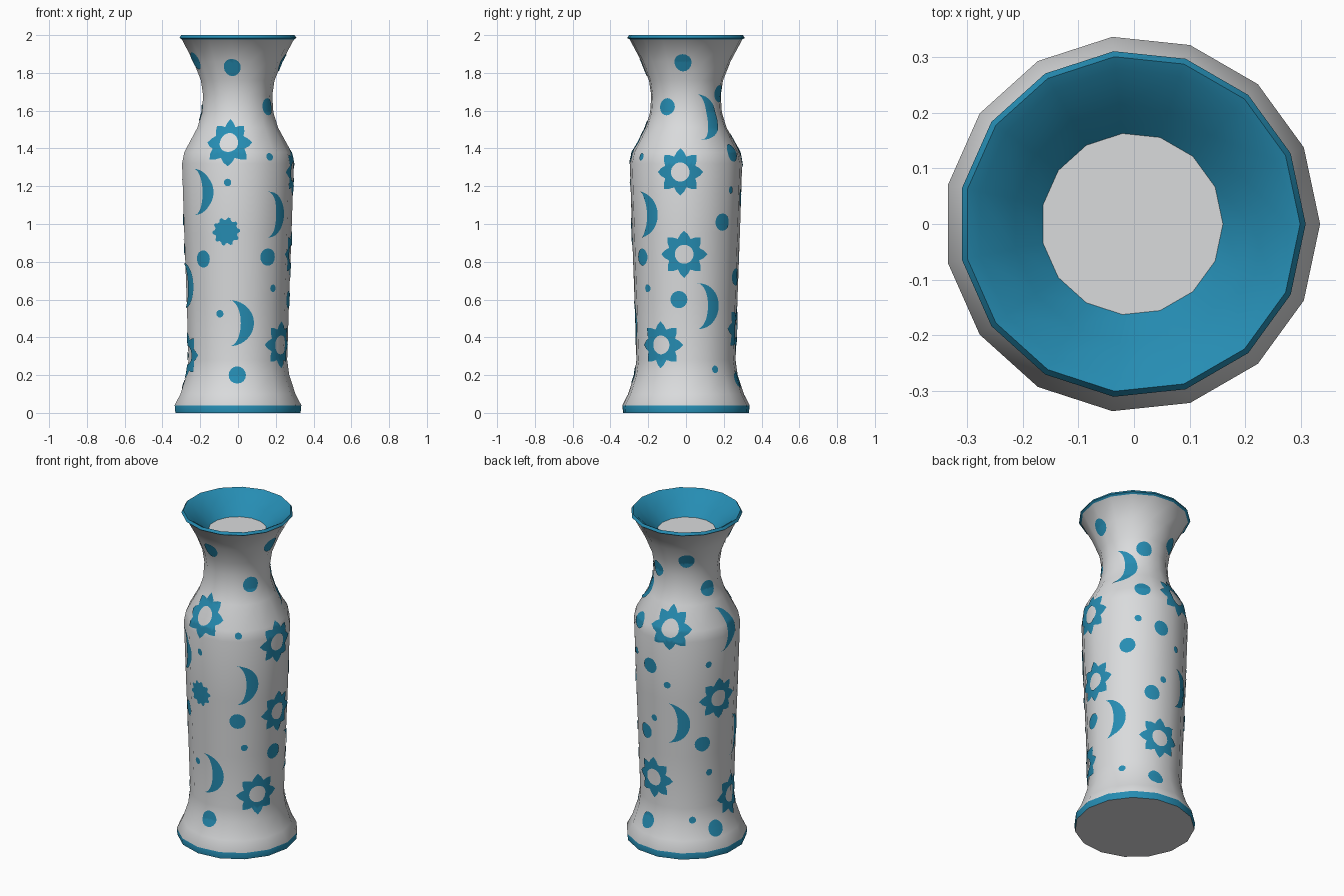
import bpy, bmesh, math
from mathutils import Vector

if "Cube" in bpy.data.objects:
    bpy.data.objects.remove(bpy.data.objects["Cube"])

SIDES = 15
STEP = 2 * math.pi / SIDES
SHIFT = -0.0037          # centres the odd-sided outline on x


def material(name, rgb):
    m = bpy.data.materials.new(name)
    m.diffuse_color = (*rgb, 1)
    m.use_nodes = True
    m.node_tree.nodes["Principled BSDF"].inputs["Base Color"].default_value = m.diffuse_color
    return m


white = material("glazed white", (0.70, 0.71, 0.72))
blue = material("painted blue", (0.019, 0.265, 0.45))

# Outer wall, then rim and funnel mouth: (radius, height)
OUTER = [(0.335, 0.0), (0.339, 0.04), (0.308, 0.10), (0.275, 0.20), (0.264, 0.28),
         (0.274, 0.60), (0.287, 0.95), (0.299, 1.32), (0.287, 1.38), (0.216, 1.51),
         (0.191, 1.59), (0.185, 1.68), (0.197, 1.76), (0.237, 1.86), (0.300, 1.977)]
MOUTH = [(0.313, 1.985), (0.303, 2.0), (0.280, 1.988), (0.215, 1.93), (0.164, 1.88)]


def add_object(name, bm, mats):
    me = bpy.data.meshes.new(name)
    bm.to_mesh(me)
    bm.free()
    for m in mats:
        me.materials.append(m)
    ob = bpy.data.objects.new(name, me)
    bpy.context.collection.objects.link(ob)
    return ob


# Vase body: lathed profile, blue foot band and blue mouth
bm = bmesh.new()
rings = []
for r, z in OUTER + MOUTH:
    rings.append([bm.verts.new((r * math.cos(i * STEP) + SHIFT, r * math.sin(i * STEP), z))
                  for i in range(SIDES)])
for k in range(len(rings) - 1):
    a, b = rings[k], rings[k + 1]
    for i in range(SIDES):
        j = (i + 1) % SIDES
        f = bm.faces.new((a[i], a[j], b[j], b[i]))
        f.material_index = 1 if k == 0 or k >= len(OUTER) - 1 else 0
bm.faces.new(rings[0][::-1])     # underside
bm.faces.new(rings[-1])          # pale floor of the mouth
body = add_object("vase_body", bm, [white, blue])
bpy.context.view_layer.objects.active = body
body.select_set(True)
bpy.ops.object.shade_smooth_by_angle(angle=math.radians(35))


# Position and normal on the faceted outer wall
def wall(z):
    for (r0, z0), (r1, z1) in zip(OUTER, OUTER[1:]):
        if z <= z1:
            return r0 + (r1 - r0) * (z - z0) / (z1 - z0), (r1 - r0) / (z1 - z0)
    return OUTER[-1][0], 0.5


def on_wall(theta, z, lift=0.004):
    r, slope = wall(z)
    r *= math.cos(STEP / 2) / math.cos(theta % STEP - STEP / 2)
    n = Vector((math.cos(theta), math.sin(theta), -slope)).normalized()
    return Vector((r * math.cos(theta) + SHIFT, r * math.sin(theta), z)) + n * lift


# One painted motif: a strip between an inner and an outer outline
def motif(bm, azimuth, height, inner, outer, cuts=5):
    theta0 = math.radians(azimuth - 90)
    radius = wall(height)[0]
    rows = []
    for p, q in zip(inner, outer):
        row = []
        for c in range(cuts + 1):
            u = p[0] + (q[0] - p[0]) * c / cuts
            v = p[1] + (q[1] - p[1]) * c / cuts
            row.append(bm.verts.new(on_wall(theta0 + u / radius, height + v)))
        rows.append(row)
    for a, b in zip(rows, rows[1:]):
        for c in range(cuts):
            bm.faces.new((a[c], a[c + 1], b[c + 1], b[c]))


def loop(n, radius_of):
    return [(radius_of(i) * math.cos(2 * math.pi * i / n),
             radius_of(i) * math.sin(2 * math.pi * i / n)) for i in range(n + 1)]


def star(bm, a, z, size=0.125):
    motif(bm, a, z, loop(32, lambda i: 0.4 * size),
          loop(32, lambda i: size * (1, 0.85, 0.7, 0.85)[i % 4]))


def sun(bm, a, z):
    motif(bm, a, z, loop(40, lambda i: 0), loop(40, lambda i: 0.075 if i % 4 < 2 else 0.062))


def dot(bm, a, z, size=0.046):
    motif(bm, a, z, loop(16, lambda i: 0), loop(16, lambda i: size), 4)


def speck(bm, a, z):
    dot(bm, a, z, 0.02)


def moon(bm, a, z):
    ts = [math.radians(-90 + 180 * i / 20) for i in range(21)]
    motif(bm, a, z, [(-0.065 + 0.06 * math.cos(t), 0.122 * math.sin(t)) for t in ts],
          [(-0.065 + 0.13 * math.cos(t), 0.122 * math.sin(t)) for t in ts])


# Motif placements: (degrees round from the front towards the right, height)
STARS = [(-10, 1.43), (60, 0.36), (84, 1.275), (88, 0.84), (172, 0.445),
         (196, 1.39), (254, 0.945), (282, 0.305)]
MOONS = [(-38, 1.17), (46, 1.05), (5, 0.475), (290, 0.675), (126, 1.565),
         (116, 0.565), (268, 1.355), (206, 0.81)]
DOTS = [(-40, 0.815), (35, 0.825), (0, 0.20), (-7, 1.83), (-67, 1.865), (58, 1.62),
        (86, 1.855), (157, 1.69), (149, 1.375), (132, 1.01), (82, 0.60), (161, 0.72),
        (165, 0.175), (215, 1.78), (253, 1.59), (171, 1.14), (234, 0.68), (249, 0.15)]
SPECKS = [(-10, 1.22), (36, 1.355), (43, 0.66), (-20, 0.525), (144, 1.18), (125, 0.23),
          (240, 1.17), (193, 1.045), (175, 0.82), (243, 0.495), (222, 0.213)]

for name, func, places in (("painted_stars", star, STARS), ("painted_moons", moon, MOONS),
                           ("painted_dots", dot, DOTS), ("painted_specks", speck, SPECKS),
                           ("painted_sun", sun, [(-12, 0.96)])):
    bm = bmesh.new()
    for a, z in places:
        func(bm, a, z)
    bmesh.ops.remove_doubles(bm, verts=bm.verts, dist=0.0002)
    for f in bm.faces:
        f.smooth = True
    ob = add_object(name, bm, [blue])
    # shade the paint like the rounded wall beneath it
    normals = []
    for v in ob.data.vertices:
        n = Vector((v.co.x - SHIFT, v.co.y, 0)).normalized()
        n.z = -wall(v.co.z)[1]
        normals.append(n.normalized())
    ob.data.normals_split_custom_set_from_vertices(normals)
